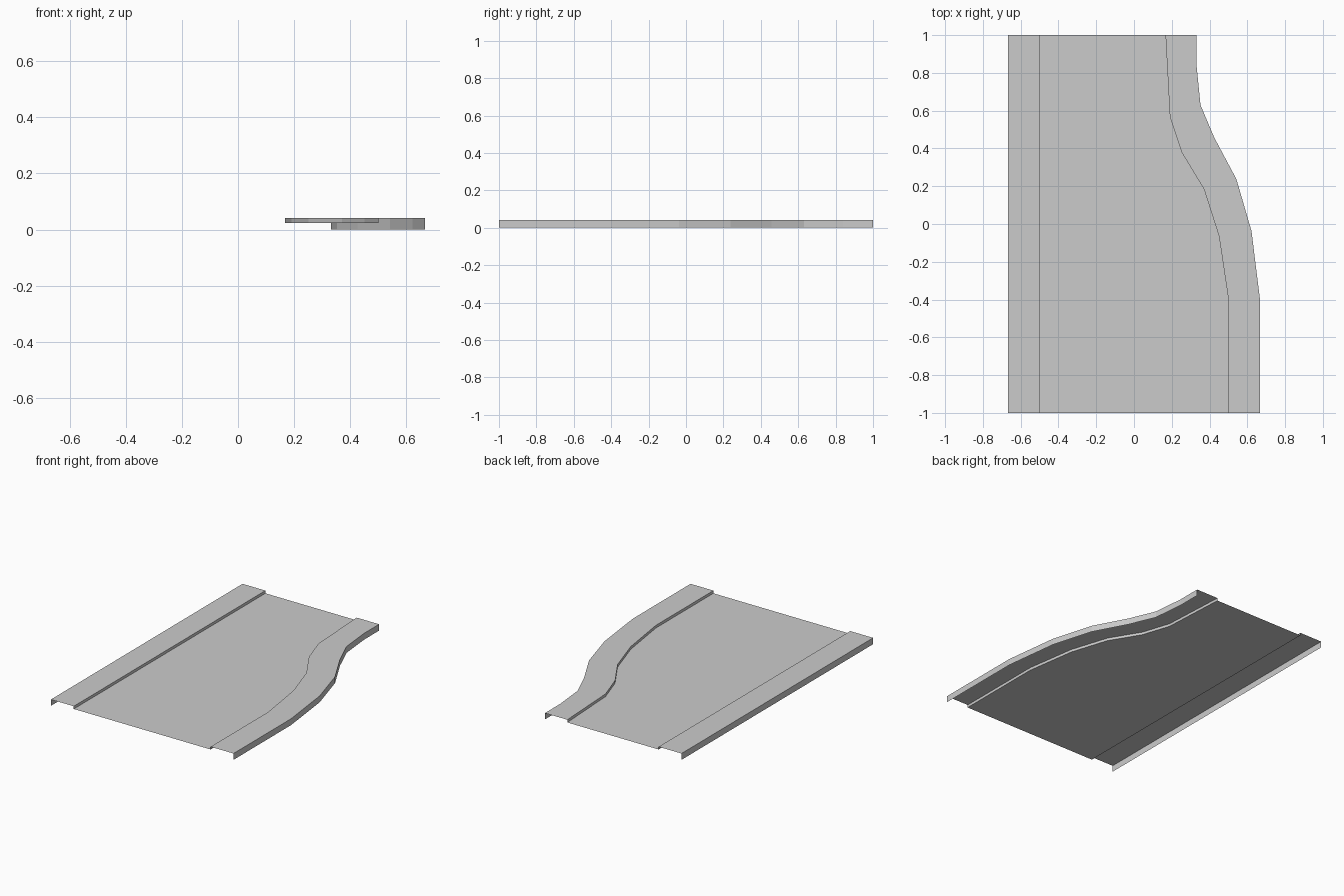
import bpy
import bmesh

cube = bpy.data.objects.get("Cube")
if cube:
    bpy.data.objects.remove(cube, do_unlink=True)

TOP, ROAD, BASE = 0.042, 0.024, 0.0

grey = bpy.data.materials.new("plain grey")
grey.use_nodes = True
colour = (0.6, 0.6, 0.6, 1)
grey.diffuse_color = colour
grey.node_tree.nodes["Principled BSDF"].inputs["Base Color"].default_value = colour

# Plan outlines, front to back
left_outer = [(-0.667, -1), (-0.667, 1)]
left_inner = [(-0.5, -1), (-0.5, 1)]
right_inner = [(0.5, -1), (0.5, -0.4), (0.45, -0.065), (0.37, 0.185),
               (0.252, 0.38), (0.19, 0.568), (0.167, 1)]
right_outer = [(0.667, -1), (0.667, -0.4), (0.622, -0.037), (0.542, 0.238),
               (0.425, 0.457), (0.352, 0.63), (0.331, 0.84), (0.331, 1)]


def finish(name, bm):
    mesh = bpy.data.meshes.new(name)
    bm.to_mesh(mesh)
    bm.free()
    mesh.materials.append(grey)
    obj = bpy.data.objects.new(name, mesh)
    bpy.context.collection.objects.link(obj)


def sheet(name, left, right, z):
    """Flat upward-facing sheet between two edge lines."""
    bm = bmesh.new()
    bm.faces.new([bm.verts.new((x, y, z)) for x, y in right + left[::-1]])
    bmesh.ops.triangulate(bm, faces=bm.faces[:])
    finish(name, bm)


def wall(name, line, low, high):
    """Upright strip along a line; its front side lies to the line's right."""
    bm = bmesh.new()
    rows = [[bm.verts.new((x, y, z)) for x, y in line] for z in (low, high)]
    for i in range(len(line) - 1):
        bm.faces.new((rows[0][i], rows[0][i + 1], rows[1][i + 1], rows[1][i]))
    finish(name, bm)


# Road and raised pavements
sheet("road", left_inner, right_inner, ROAD)
sheet("left_pavement", right_inner, right_outer, TOP)
sheet("right_pavement", left_outer, left_inner, TOP)

# Kerbs face the road, skirts face outward
wall("left_kerb", right_inner[::-1], ROAD, TOP)
wall("right_kerb", left_inner, ROAD, TOP)
wall("left_skirt", right_outer, BASE, TOP)
wall("right_skirt", left_outer[::-1], BASE, TOP)
